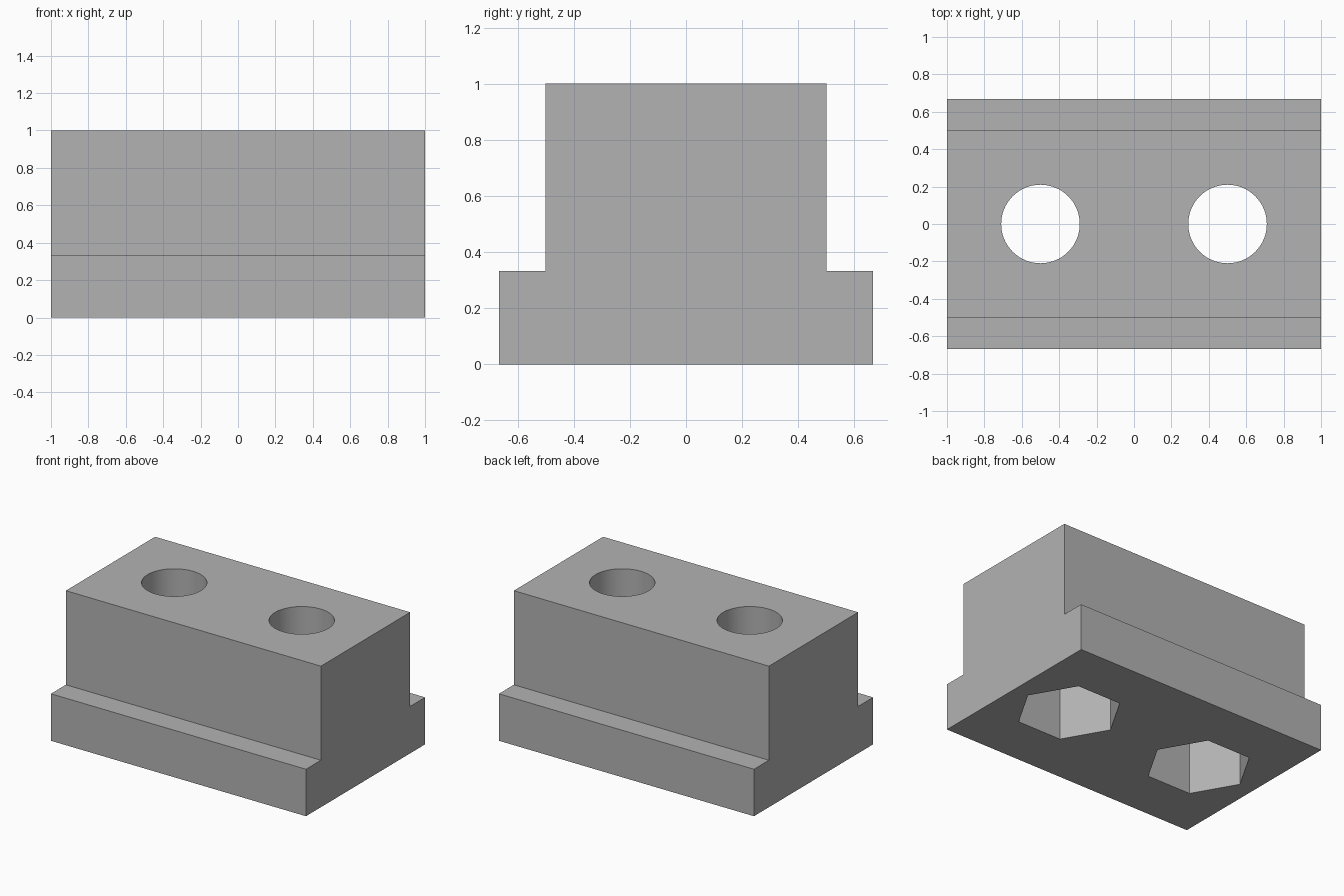
import bpy, bmesh, math

if "Cube" in bpy.data.objects:
    bpy.data.objects.remove(bpy.data.objects["Cube"])

grey = bpy.data.materials.new("grey")
grey.diffuse_color = (0.45, 0.45, 0.45, 1)
grey.use_nodes = True
grey.node_tree.nodes["Principled BSDF"].inputs["Base Color"].default_value = grey.diffuse_color

# Stepped block: T-shaped profile extruded along x
profile = [(-0.667, 0), (0.667, 0), (0.667, 0.333), (0.5, 0.333),
           (0.5, 1), (-0.5, 1), (-0.5, 0.333), (-0.667, 0.333)]
bm = bmesh.new()
face = bm.faces.new([bm.verts.new((-1, y, z)) for y, z in profile])
ext = bmesh.ops.extrude_face_region(bm, geom=[face])
verts = [g for g in ext["geom"] if isinstance(g, bmesh.types.BMVert)]
bmesh.ops.translate(bm, verts=verts, vec=(2, 0, 0))
bmesh.ops.recalc_face_normals(bm, faces=bm.faces)
mesh = bpy.data.meshes.new("stepped_block")
bm.to_mesh(mesh)
bm.free()
block = bpy.data.objects.new("stepped_block", mesh)
bpy.context.collection.objects.link(block)
mesh.materials.append(grey)


def cut(name, sides, radius, x, z0, z1, turn=0):
    """Subtract a vertical prism from the block."""
    bpy.ops.mesh.primitive_cylinder_add(
        vertices=sides, radius=radius, depth=z1 - z0,
        location=(x, 0, (z0 + z1) / 2), rotation=(0, 0, turn))
    cutter = bpy.context.object
    cutter.name = name
    cutter.data.materials.append(grey)
    cutter.hide_render = True
    mod = block.modifiers.new(name, 'BOOLEAN')
    mod.operation = 'DIFFERENCE'
    mod.solver = 'EXACT'
    mod.object = cutter
    bpy.ops.object.select_all(action='DESELECT')
    block.select_set(True)
    bpy.context.view_layer.objects.active = block
    bpy.ops.object.modifier_apply(modifier=name)
    bpy.data.objects.remove(cutter, do_unlink=True)


# Round bolt holes, opening into hexagonal nut pockets underneath
for side in (-1, 1):
    cut("bolt_hole", 64, 0.21, 0.5 * side, -0.1, 1.1)
    cut("nut_pocket", 6, 0.343, 0.54 * side, -0.1, 0.5, math.pi / 6)

# Smooth the hole walls, keep the edges sharp
bpy.ops.object.shade_smooth_by_angle(angle=math.radians(30))
